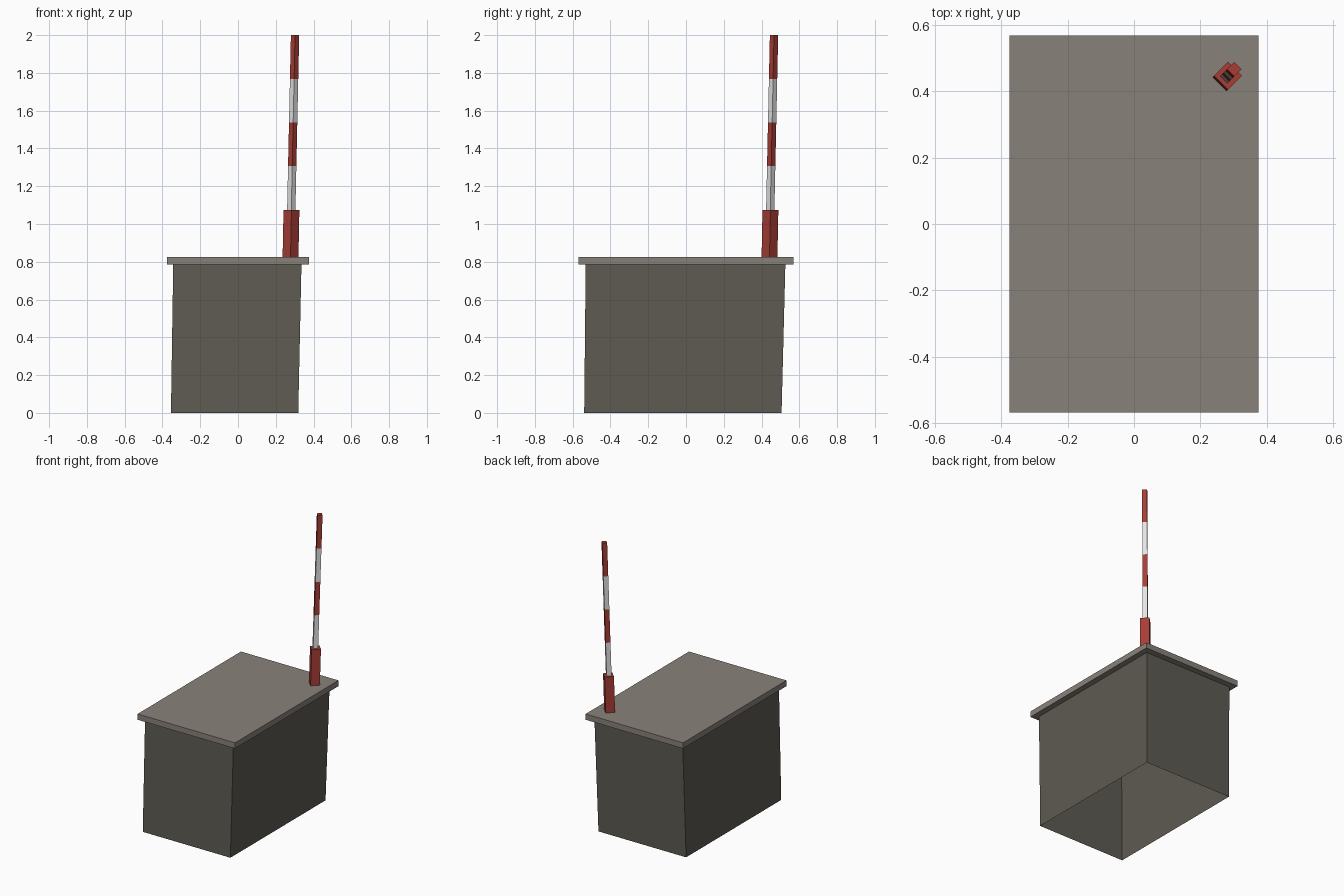
import bpy, bmesh

if "Cube" in bpy.data.objects:
    bpy.data.objects.remove(bpy.data.objects["Cube"])


def material(name, rgb):
    m = bpy.data.materials.new(name)
    m.diffuse_color = (*rgb, 1.0)
    m.use_nodes = True
    m.node_tree.nodes["Principled BSDF"].inputs["Base Color"].default_value = m.diffuse_color
    return m


stone = material("light_grey_stone", (0.25, 0.222, 0.193))
wall = material("dark_grey_wall", (0.113, 0.105, 0.085))
red = material("signal_red", (0.39, 0.048, 0.036))
white = material("off_white", (0.78, 0.78, 0.78))


def rect(x0, x1, y0, y1, z):
    return [(x0, y0, z), (x1, y0, z), (x1, y1, z), (x0, y1, z)]


def diamond(cx, cy, r, z):
    return [(cx - r, cy, z), (cx, cy - r, z), (cx + r, cy, z), (cx, cy + r, z)]


def loft(name, rings, mats, bottom=True, top=True):
    """Join square rings into a column; materials alternate per section."""
    bm = bmesh.new()
    rows = [[bm.verts.new(p) for p in ring] for ring in rings]
    for k in range(len(rows) - 1):
        a, b = rows[k], rows[k + 1]
        for i in range(4):
            j = (i + 1) % 4
            f = bm.faces.new((a[i], a[j], b[j], b[i]))
            f.material_index = k % len(mats)
    if bottom:
        bm.faces.new(rows[0][::-1])
    if top:
        bm.faces.new(rows[-1]).material_index = (len(rows) - 2) % len(mats)
    me = bpy.data.meshes.new(name)
    bm.to_mesh(me)
    bm.free()
    for m in mats:
        me.materials.append(m)
    ob = bpy.data.objects.new(name, me)
    bpy.context.collection.objects.link(ob)
    return ob


# Slightly leaning hollow base, open underneath
loft("base_walls", [rect(-0.355, 0.319, -0.539, 0.506, 0),
                    rect(-0.343, 0.336, -0.531, 0.526, 0.785)],
     [wall], bottom=False, top=False)

# Overhanging roof slab
loft("roof_slab", [rect(-0.375, 0.375, -0.568, 0.568, 0.785),
                   rect(-0.375, 0.375, -0.568, 0.568, 0.825)], [stone])

# Red socket turned by 45 degrees
loft("pole_socket", [diamond(0.278, 0.442, 0.042, 0.825),
                     diamond(0.283, 0.447, 0.042, 1.075)], [red])

# Leaning striped pole, white and red sections alternating
rings = []
for k in range(5):
    t = k / 4
    rings.append(diamond(0.282 + 0.020 * t, 0.446 + 0.020 * t, 0.022, 1.075 + 0.925 * t))
loft("striped_pole", rings, [white, red])
